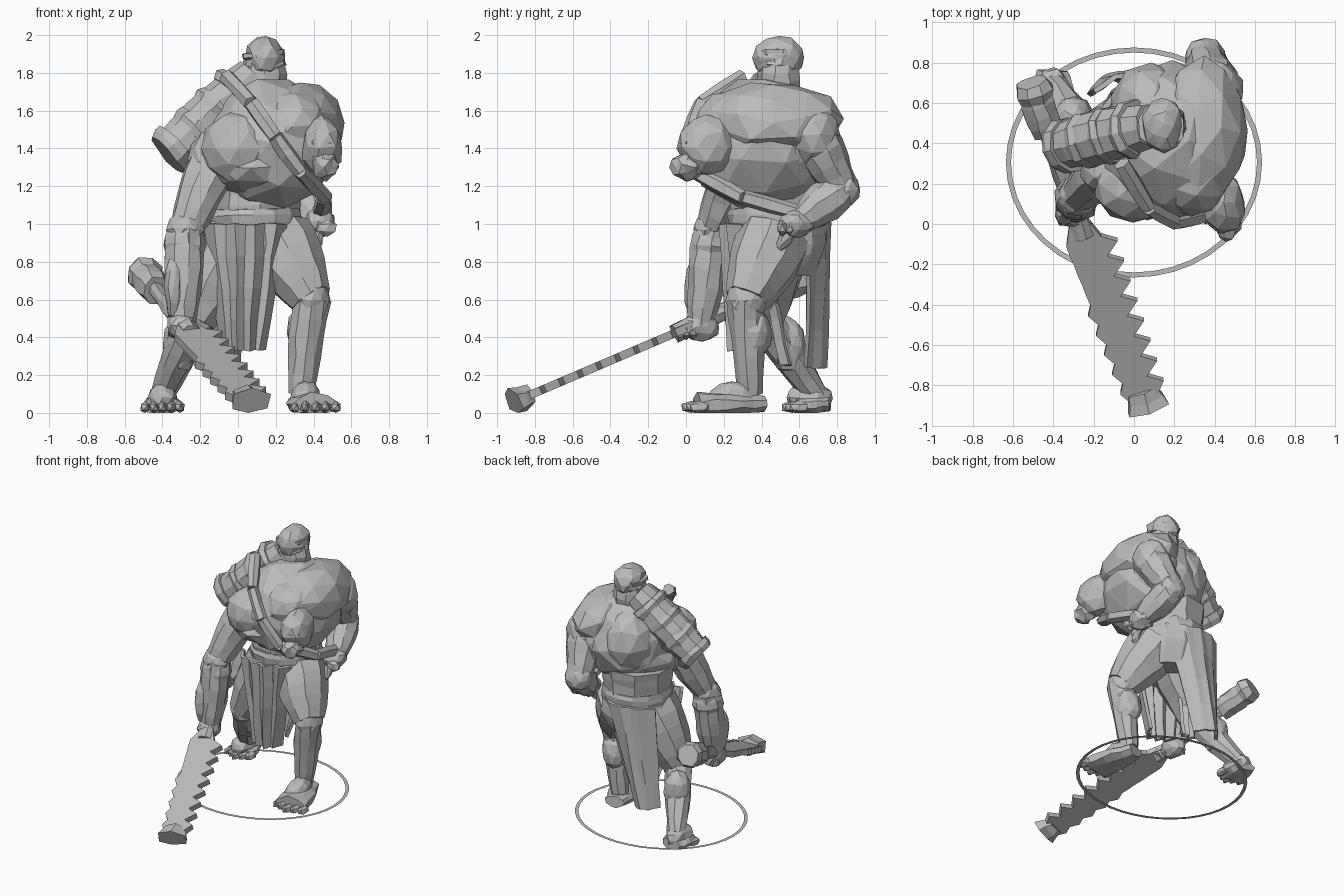
import bpy, bmesh, math, random
from mathutils import Vector, Matrix

random.seed(4)
if "Cube" in bpy.data.objects:
    bpy.data.objects.remove(bpy.data.objects["Cube"])

grey = bpy.data.materials.new("plain_grey")
grey.use_nodes = True
grey.diffuse_color = (.5, .5, .5, 1)
grey.node_tree.nodes["Principled BSDF"].inputs["Base Color"].default_value = grey.diffuse_color


def finish(name, bm, rough=0):
    """Chip the surface slightly, keep it above the ground and link it as an object."""
    for vert in bm.verts:
        vert.co += Vector([random.uniform(-rough, rough) for axis in "xyz"])
        vert.co.z = max(vert.co.z, 0)
    bmesh.ops.recalc_face_normals(bm, faces=bm.faces)
    mesh = bpy.data.meshes.new(name)
    bm.to_mesh(mesh)
    bm.free()
    mesh.materials.append(grey)
    part = bpy.data.objects.new(name, mesh)
    bpy.context.collection.objects.link(part)
    return part


def bridge(bm, rows, closed):
    """Fill quads between neighbouring rows of vertices."""
    for lower, upper in zip(rows, rows[1:]):
        count = len(lower)
        for i in range(count if closed else count - 1):
            j = (i + 1) % count
            bm.faces.new((lower[i], lower[j], upper[j], upper[i]))


def limb(name, start, end, thick, thin, bulge=.2, flat=1, sides=9, rings=6, rough=.007):
    """Tapered tube that swells in the middle by the bulge fraction."""
    bm = bmesh.new()
    frame = (end - start).to_track_quat('Z', 'Y')
    rows = []
    for ring in range(rings):
        t = ring / (rings - 1)
        radius = (thick + (thin - thick) * t) * (1 + bulge * math.sin(math.pi * t))
        row = []
        for side in range(sides):
            angle = math.tau * (side + .5) / sides
            offset = Vector((math.cos(angle), flat * math.sin(angle), 0)) * radius
            row.append(bm.verts.new(start.lerp(end, t) + frame @ offset))
        rows.append(row)
    bridge(bm, rows, closed=True)
    bm.faces.new(rows[0])
    bm.faces.new(rows[-1])
    finish(name, bm, rough)


def blob(name, centre, size, lean=0, detail=2, rough=.008):
    """Faceted ellipsoid, leaning sideways by an angle in degrees."""
    bm = bmesh.new()
    bmesh.ops.create_icosphere(bm, subdivisions=detail, radius=1)
    turn = Matrix.Rotation(math.radians(lean), 4, 'Y')
    place = Matrix.Translation(centre) @ turn @ Matrix.Diagonal((*size, 1))
    bmesh.ops.transform(bm, matrix=place, verts=bm.verts)
    finish(name, bm, rough)


def cloth(name, top, bottom, top_width, bottom_width, fold, wrap=0, columns=8, rows=5):
    """Folded hanging panel whose sides wrap round the body by a distance in depth."""
    bm = bmesh.new()
    grid = []
    for row in range(rows):
        t = row / (rows - 1)
        width = top_width + (bottom_width - top_width) * t
        line = []
        for column in range(columns + 1):
            across = column / columns - .5
            depth = fold * (-1) ** column + wrap * (2 * across) ** 2
            line.append(bm.verts.new(top.lerp(bottom, t) + Vector((width * across, depth, 0))))
        grid.append(line)
    bridge(bm, grid, closed=False)
    thickness = finish(name, bm, rough=.006).modifiers.new("thickness", 'SOLIDIFY')
    thickness.thickness = .025
    thickness.offset = 0


# Ground ring
bm = bmesh.new()
bmesh.ops.create_circle(bm, cap_ends=True, segments=40, radius=1)
stretch = Matrix.Translation((0, .305, 0)) @ Matrix.Diagonal((.635, .57, 1, 1))
bmesh.ops.transform(bm, matrix=stretch, verts=bm.verts)
disc = list(bm.faces)
bmesh.ops.inset_individual(bm, faces=disc, thickness=.025)
bmesh.ops.delete(bm, geom=disc, context='FACES_ONLY')
finish("ground_ring", bm)

# Hunched torso and muscle masses
waist = Vector((.08, .48, 1))
chest = Vector((.18, .41, 1.42))
blob("torso", chest, (.36, .4, .36), lean=15, rough=.012)
blob("back_hump", Vector((.34, .46, 1.55)), (.23, .37, .2), lean=25, rough=.012)
blob("belly", Vector((.07, .36, 1.3)), (.27, .35, .16))
blob("right_chest", Vector((0, .2, 1.4)), (.2, .2, .2))
blob("left_chest", Vector((.28, .24, 1.52)), (.21, .2, .19))
for side, offset in (("left", .12), ("right", -.1)):
    blob(f"{side}_shoulder_blade", chest + Vector((offset, .15, .03)), (.2, .24, .26))

# Lowered head with jaw and brow
head = Vector((.44, .11, 1.41))
blob("head", head, (.11, .15, .16), rough=.014)
blob("jaw", head + Vector((.02, -.1, -.1)), (.07, .09, .08), rough=.014)
blob("brow", head + Vector((.01, -.1, .02)), (.08, .05, .04))

# Domed knob on a collar
knob = Vector((.145, .49, 1.88))
blob("top_knob", knob, (.105, .14, .12))
limb("knob_band", knob - Vector((0, 0, .05)), knob + Vector((-.01, 0, .03)), .11, .12, bulge=0)
limb("knob_collar", Vector((.14, .49, 1.68)), knob, .11, .1, bulge=.1)

# Banded shoulder guard
guard_top, guard_end = Vector((.08, .49, 1.78)), Vector((-.37, .38, 1.37))
limb("shoulder_guard", guard_top, guard_end, .11, .11, bulge=.25, sides=10)
bands = 4
for band in range(bands):
    t = (band + .8) / bands
    middle = guard_top.lerp(guard_end, t)
    reach = (guard_end - guard_top) * .06
    limb(f"guard_band_{band + 1}", middle - reach, middle + reach, .14, .14 - .02 * t,
         bulge=.1, sides=10, rings=3)

# Arms: left hand on the hip, right hand reaching down to the weapon
right_elbow, right_hand = Vector((-.28, .14, .97)), Vector((-.3, .08, .46))
left_hand = Vector((.43, .59, 1.01))
arms = {"left": (Vector((.41, .64, 1.52)), Vector((.35, .83, 1.18)), left_hand),
        "right": (Vector((-.1, .3, 1.4)), right_elbow, right_hand)}
for side, (shoulder, elbow, hand) in arms.items():
    limb(f"{side}_upper_arm", shoulder, elbow, .12, .085)
    blob(f"{side}_shoulder", shoulder.lerp(elbow, .15), (.14, .15, .17))
    blob(f"{side}_elbow", elbow, (.1, .1, .1))
    limb(f"{side}_forearm", elbow, hand, .1, .07, bulge=.25)
    blob(f"{side}_fist", hand, (.08, .1, .08))
    for finger in range(4):
        knuckle = hand + Vector((.04 - .02 * finger, .04 * finger - .08, -.03))
        blob(f"{side}_finger_{finger + 1}", knuckle, (.06, .03, .045), detail=1, rough=.003)
limb("left_thumb", left_hand, left_hand - Vector((.02, .1, .14)), .04, .02)
limb("elbow_guard", right_elbow, right_elbow.lerp(right_hand, .25), .09, .1, rings=4)
blob("forearm_plate", right_elbow.lerp(right_hand, .6) - Vector((.05, .05, 0)), (.05, .07, .17))

# Waist, hips, belt and chest strap
up = Vector((0, 0, 1))
limb("waist", waist, waist + up * .25, .24, .26, bulge=0)
limb("hips", waist, waist - up * .27, .25, .2, bulge=.15, sides=12)
limb("belt", waist - up * .02, waist + up * .08, .25, .25, bulge=.04, sides=14, rings=4)
strap = [Vector((-.06, .3, 1.78)), Vector((.07, .08, 1.64)), Vector((.2, .01, 1.46)),
         Vector((.33, .04, 1.28)), Vector((.46, .3, 1.14)), left_hand + up * .05]
for part, (start, end) in enumerate(zip(strap, strap[1:])):
    limb(f"chest_strap_{part + 1}", start, end, .04, .04, bulge=.1, sides=6, rings=3, rough=.004)

# Loincloth panels
cloth("front_cloth", Vector((.04, .2, 1)), Vector((.03, .25, .33)), .42, .22, fold=.02, wrap=.08)
cloth("back_cloth", Vector((.03, .75, 1.01)), Vector((-.12, .73, .24)), .46, .2, fold=.004, wrap=-.1)
cloth("side_flap", Vector((-.1, .42, .75)), Vector((-.05, .53, .25)), .14, .1, fold=.02, columns=4)

# Legs and feet with five toes each
legs = {"left": (Vector((.2, .47, .93)), Vector((.39, .32, .6)), Vector((.33, .34, .1)),
                 Vector((.41, .06, .04)), .12),
        "right": (Vector((0, .45, .93)), Vector((-.23, .41, .5)), Vector((-.4, .69, .1)),
                  Vector((-.4, .59, .04)), .1)}
for side, (hip, knee, ankle, toes, half) in legs.items():
    limb(f"{side}_thigh", hip, knee, .2, .115, bulge=.15)
    blob(f"{side}_knee", knee, (.1, .11, .12))
    limb(f"{side}_shin", knee, ankle, .1, .065, bulge=.1)
    blob(f"{side}_calf", knee.lerp(ankle, .35) + Vector((-.01, .03, 0)), (.1, .1, .15))
    heel = ankle + Vector((0, .07, -.05))
    limb(f"{side}_foot", heel, toes, .075, half, flat=.55)
    blob(f"{side}_instep", ankle.lerp(toes, .35), (.08, .13, .09))
    for toe in range(5):
        spread = toe / 2 - 1
        spot = toes + Vector((spread * half * .9, .04 * abs(spread) - .03, -.01))
        blob(f"{side}_toe_{toe + 1}", spot, (.03, .06, .035), detail=1, rough=.003)

# Serrated blade, cut as a toothed outline and thickened
base, tip = Vector((-.28, .03, .46)), Vector((.05, -.86, .08))
run = tip - base
along = run.normalized()
across = (Vector((1, 0, 0)) - along * along.x).normalized()
normal = along.cross(across) * .022
teeth = 8
right_edge, left_edge = [], []
for tooth in range(teeth):
    root = .12 + .88 * tooth / teeth
    point = root + .4 / teeth
    width = .1 - .03 * tooth / teeth
    right_edge += [(root, width - .02), (point, width + .05)]
    left_edge += [(root, -width), (point, -width - (.03 if tooth > 2 else 0))]
outline = [(0, .04), *right_edge, (1, .07), (1, -.07), *reversed(left_edge), (0, -.04)]
bm = bmesh.new()
face = bm.faces.new([bm.verts.new(base + run * t + across * w - normal) for t, w in outline])
extruded = bmesh.ops.extrude_face_region(bm, geom=[face])["geom"]
moved = [item for item in extruded if isinstance(item, bmesh.types.BMVert)]
bmesh.ops.translate(bm, verts=moved, vec=normal * 2)
bmesh.ops.triangulate(bm, faces=[f for f in bm.faces if len(f.verts) > 4])
finish("serrated_blade", bm)

# Flared blade tip, grip and heavy pommel
pommel = Vector((-.43, .45, .65))
pommel_end = Vector((-.51, .7, .75))
limb("blade_tip", tip - along * .04, tip + along * .06, .08, .12, bulge=0, flat=.7, sides=6, rings=3)
limb("weapon_grip", base + along * .1, pommel, .05, .045, bulge=0)
limb("pommel", pommel, pommel_end, .08, .07, sides=8)
limb("pommel_cap", pommel.lerp(pommel_end, .65), pommel_end, .085, .08, sides=8, rings=3)
